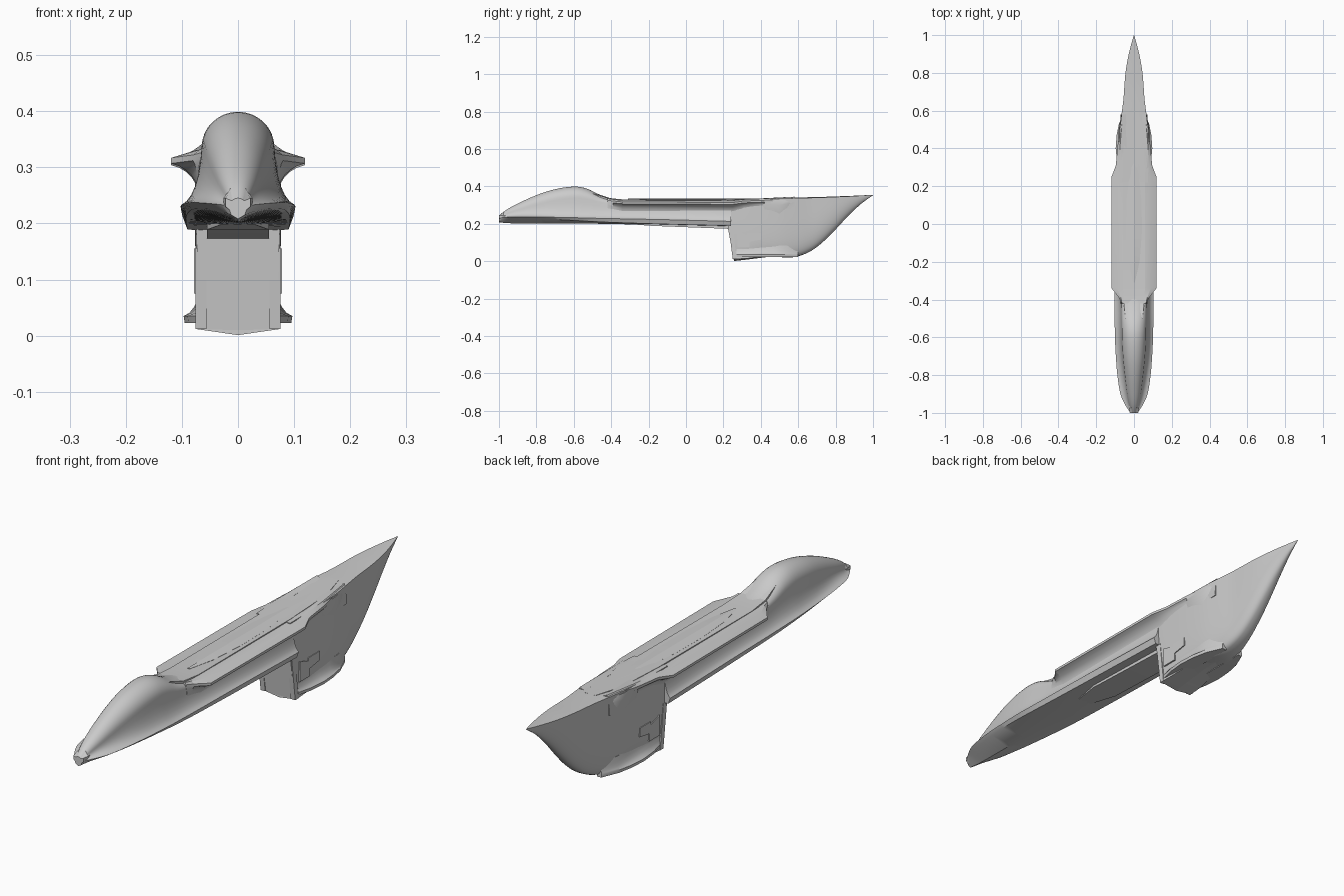
import bpy, bmesh, math


def spline(rows, sub):
    """Refine rows of numbers with Catmull-Rom interpolation."""
    out = []
    for i in range(len(rows) - 1):
        p0, p1, p2 = rows[max(i - 1, 0)], rows[i], rows[i + 1]
        p3 = rows[min(i + 2, len(rows) - 1)]
        for k in range(sub):
            t = k / sub
            out.append([b + .5 * t * (c - a + t * (2*a - 5*b + 4*c - d + t * (3*(b - c) + d - a)))
                        for a, b, c, d in zip(p0, p1, p2, p3)])
    return out + [list(rows[-1])]


def bez(a, b, c, n):
    return [tuple((1-t)**2 * a[k] + 2*t*(1-t) * b[k] + t*t * c[k] for k in (0, 1))
            for t in [i / n for i in range(n + 1)]]


def loft(name, rings, angle=32):
    """Skin closed rings of 3D points, with capped ends."""
    bm = bmesh.new()
    vs = [[bm.verts.new(p) for p in r] for r in rings]
    n = len(rings[0])
    for a, b in zip(vs, vs[1:]):
        for i in range(n):
            j = (i + 1) % n
            bm.faces.new((a[i], a[j], b[j], b[i]))
    bm.faces.new(vs[0])
    bm.faces.new(vs[-1][::-1])
    bmesh.ops.remove_doubles(bm, verts=bm.verts, dist=1e-5)
    bmesh.ops.recalc_face_normals(bm, faces=bm.faces)
    me = bpy.data.meshes.new(name)
    bm.to_mesh(me)
    bm.free()
    ob = bpy.data.objects.new(name, me)
    bpy.context.collection.objects.link(ob)
    bpy.ops.object.select_all(action='DESELECT')
    ob.select_set(True)
    bpy.context.view_layer.objects.active = ob
    bpy.ops.object.shade_smooth_by_angle(angle=math.radians(angle))
    return ob


def mirror(ob):
    ob.modifiers.new("mirror", 'MIRROR')
    return ob


def full(half, y):
    """Half section (top centre to bottom centre) to a full ring."""
    pts = half + [(-x, z) for x, z in half[-2:0:-1]]
    return [(x, y, z) for x, z in pts]


# Forward hull: y, top z, dome half width, shoulder z, chine x, chine z, belly x, belly side z, belly centre z
front = [
    (-1.00, .245, .012, .236, .018, .232, .012, .215, .208),
    (-.96, .275, .024, .252, .045, .235, .030, .222, .204),
    (-.90, .308, .036, .272, .072, .237, .055, .226, .202),
    (-.80, .353, .049, .300, .088, .237, .075, .226, .201),
    (-.70, .385, .059, .325, .096, .235, .085, .223, .201),
    (-.60, .399, .064, .337, .101, .233, .090, .218, .201),
    (-.53, .388, .065, .332, .102, .231, .092, .214, .201),
    (-.45, .352, .066, .315, .102, .229, .093, .210, .200),
    (-.35, .330, .068, .308, .102, .227, .093, .206, .198),
    (-.10, .325, .070, .305, .101, .222, .092, .198, .194),
    (.24, .325, .072, .305, .099, .213, .090, .189, .186)]
rings = []
for y, t, w, zs, c, zc, b, zb, z0 in spline(front, 4):
    arc = [(w * math.sin(a), zs + (t - zs) * math.cos(a))
           for a in [i * math.pi / 16 for i in range(9)]]
    flare = bez((w, zs), (w * 1.08, zc + .15 * (zs - zc)), (c, zc), 6)[1:]
    rings.append(full(arc + flare + [(b, zb), (0, z0)], y))
loft("forward_hull", rings)

# Aft hull: y, top z, top half width, bottom z, squareness (small = boxy)
aft = [
    (.22, .328, .074, .010, .16),
    (.30, .330, .076, .014, .18),
    (.40, .332, .077, .030, .22),
    (.50, .334, .074, .022, .30),
    (.58, .337, .066, .022, .42),
    (.66, .339, .056, .050, .55),
    (.73, .341, .051, .101, .65),
    (.80, .344, .045, .170, .75),
    (.87, .347, .034, .245, .85),
    (.94, .351, .018, .310, .95),
    (1.0, .355, .0008, .352, 1.0)]
rings = []
for y, t, w, zb, e in spline(aft, 4):
    h = t - zb
    half = [(0, t + .004 * w / .07)]
    for i in range(15):
        a = i * math.pi / 28
        ca, sa = max(math.cos(a), 0), math.sin(a)
        half.append((w * (ca ** e if i < 14 else 0), t - h * sa ** max(e, .5)))
    ring = full(half, y)
    # The leading face leans back towards the keel
    lean = max(0, 1 - (y - .22) / .2)
    rings.append([(x, yy + .035 * lean * max(0, min(1, (.2 - z) / .19)), z) for x, yy, z in ring])
loft("aft_hull", rings)

# Shoulder wings with scooped undersides: y, tip x, tip z
wing = [(-.42, .066, .326), (-.39, .080, .322), (-.34, .119, .317), (.25, .119, .314),
        (.31, .096, .322), (.42, .086, .326), (.58, .060, .336)]
rings = []
for y, x, z in wing:
    under = bez((x, z - .010), (.072, z - .022), (.070, z - .07), 6)
    sec = [(.04, .329 if y < .4 else .337), (x * .5 + .03, z + .009), (x, z)] + under + [(.04, z - .07)]
    rings.append([(px, y, pz) for px, pz in sec])
mirror(loft("shoulder_wing", rings, 25))

# Raised spine deck with a faceted lozenge panel
deck = [(-.53, .040, .372), (-.42, .054, .338), (-.33, .058, .330), (.25, .058, .331),
        (.48, .054, .338), (.60, .022, .341)]
loft("spine_deck", [[(-w, y, z), (w, y, z), (w, y, z - .03), (-w, y, z - .03)]
                    for y, w, z in deck], 10)
panel = [(-.31, .004), (-.20, .030), (-.04, .042), (.12, .040), (.24, .026), (.30, .036), (.32, .03)]
loft("deck_panel", [[(-w, y, .331), (0, y, .335), (w, y, .331), (w, y, .32), (-w, y, .32)]
                    for y, w in panel], 10)

# Belly keel block under the forward hull
keel = [(-.30, .030, .198), (-.18, .055, .189), (.235, .055, .173)]
loft("belly_keel", [[(-w, y, z), (w, y, z), (w, y, .21), (-w, y, .21)] for y, w, z in keel], 10)

# Chin wedge at the foot of the leading face
chin = [(.257, .076, .012, .001), (.32, .073, .014, .008), (.43, .060, .028, .022), (.56, .02, .026, .022)]
loft("chin_wedge", [[(-w, y, z), (0, y, zc), (w, y, z), (w * .9, y, .07), (-w * .9, y, .07)]
                    for y, w, z, zc in chin], 10)

# Flared feet along the lower edges
foot = [(.27, .076), (.33, .090), (.40, .097), (.47, .092), (.53, .080), (.60, .050)]
rings = []
for y, x in foot:
    sec = bez((.068 if y < .55 else .045, .085), (.074 if y < .55 else .048, .042), (x, .035), 4)
    rings.append([(px, y, pz) for px, pz in sec + [(x * .98, .023), (.03, .022), (.03, .08)]])
mirror(loft("flared_foot", rings, 25))

# Side blisters below the deck edge
blister = [(.38, .070, .29, .31), (.42, .082, .25, .325), (.50, .081, .235, .327),
           (.55, .072, .25, .327), (.58, .055, .29, .32)]
mirror(loft("side_blister", [[(.04, y, b), (x - .01, y, b), (x, y, (b + t) / 2 + .02),
                              (x - .004, y, t), (.04, y, t)] for y, x, b, t in blister]))

# Side access panels and tapered cheeks on the leading face


def prism(name, poly, x0, x1):
    return mirror(loft(name, [[(x, y, z) for y, z in poly] for x in (x0, x1)], 10))


prism("side_panel", [(.275, .075), (.34, .075), (.34, .105), (.40, .115), (.40, .15),
                     (.33, .15), (.33, .138), (.275, .155)], .06, .0785)
prism("cheek_rib", [(.228, .18), (.25, .012), (.27, .012), (.25, .19)], .056, .076)

# Nose prongs and muzzle
mirror(loft("nose_prong", [[(x, -1 + s, .220), (x + .012, -1 + s, .230), (x + .012, -1 + s, .245),
                           (x, -1 + s, h)] for x, s, h in ((.010, 0, .240), (.014, .025, .262),
                                                          (.012, .05, .262))], 10))
